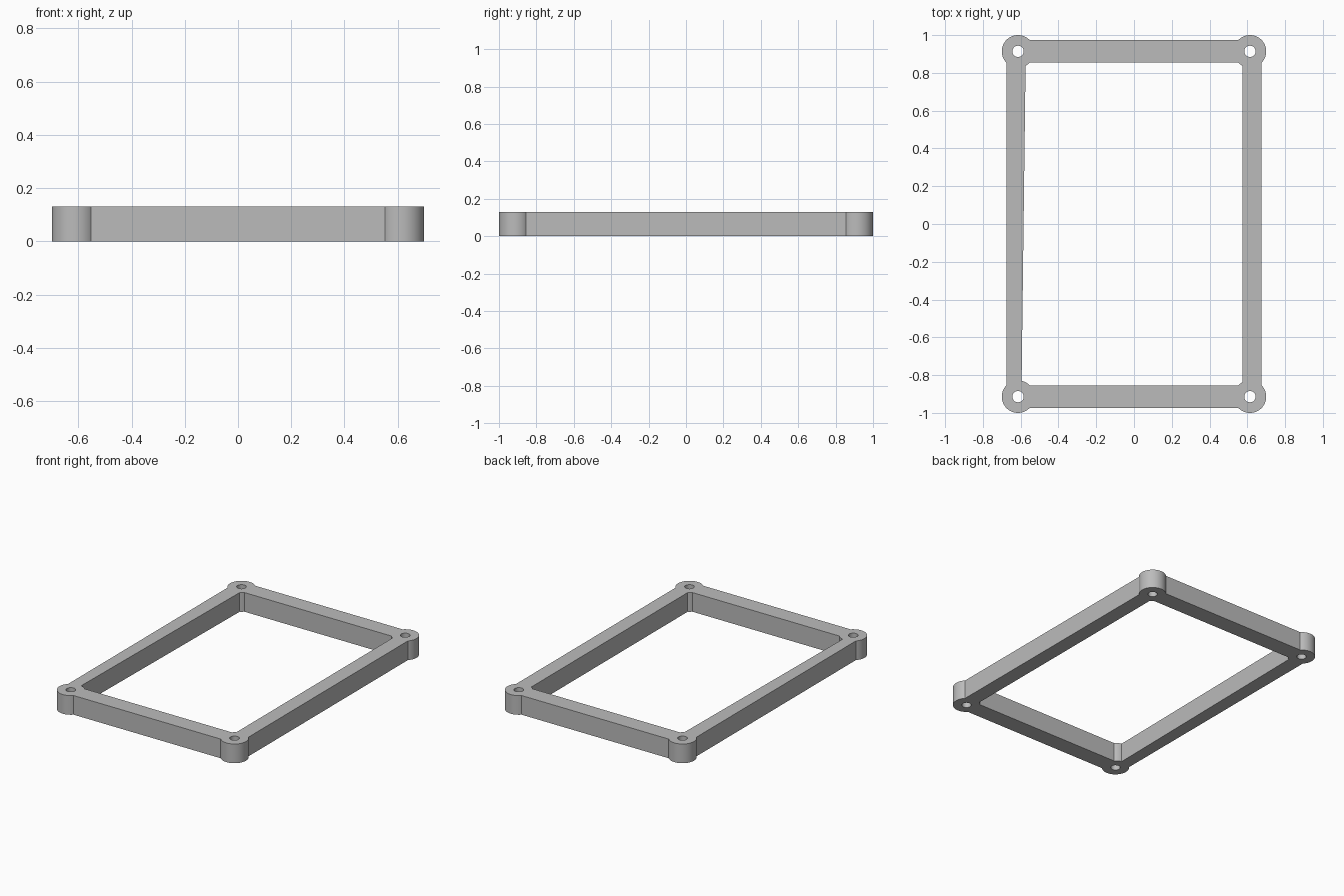
import bpy, bmesh
from math import sqrt, atan2, cos, sin, pi, radians

cube = bpy.data.objects.get("Cube")
if cube:
    bpy.data.objects.remove(cube)

HEIGHT = 0.13
BOSS_X, BOSS_Y, BOSS_R, HOLE_R = 0.614, 0.914, 0.086, 0.03
OUT_X, OUT_Y = 0.676, 0.974
IN_X, IN_X_WIDE, IN_Y = 0.574, 0.595, 0.855   # left rail tapers towards the front
CORNERS = [(1, 1), (-1, 1), (-1, -1), (1, -1)]


def arc(a, b, r, steps):
    """Points round a boss centre, from angle a to angle b."""
    return [(BOSS_X + r * cos(a + (b - a) * i / steps),
             BOSS_Y + r * sin(a + (b - a) * i / steps)) for i in range(steps + 1)]


def side(offset):
    """Half chord of the boss circle at an offset from its centre."""
    return sqrt(BOSS_R ** 2 - offset ** 2)


def place(points, sx, sy):
    """Mirror a first-quadrant arc into a corner, keeping one winding."""
    if sx * sy < 0:
        points = points[::-1]
    return [(sx * x, sy * y) for x, y in points]


# Outer and inner outlines, with the round bosses bulging at each corner
outer, inner, holes = [], [], []
for sx, sy in CORNERS:
    dx, dy = OUT_X - BOSS_X, OUT_Y - BOSS_Y
    outer += place(arc(atan2(-side(dx), dx), atan2(dy, -side(dy)), BOSS_R, 32), sx, sy)

    dx = (IN_X_WIDE if (sx, sy) == (-1, -1) else IN_X) - BOSS_X
    dy = IN_Y - BOSS_Y
    inner += place(arc(atan2(-side(dx), dx), atan2(dy, -side(dy)), BOSS_R, 8), sx, sy)

    holes.append(place(arc(0, 2 * pi, HOLE_R, 32)[:-1], sx, sy))

# Fill the flat profile and extrude it upwards
bm = bmesh.new()
edges = []
for loop in [outer, inner] + holes:
    verts = [bm.verts.new((x, y, 0)) for x, y in loop]
    edges += [bm.edges.new((verts[i - 1], verts[i])) for i in range(len(verts))]
bmesh.ops.triangle_fill(bm, edges=edges, use_beauty=True, use_dissolve=False)
top = bmesh.ops.extrude_face_region(bm, geom=bm.faces[:], use_keep_orig=True)
bmesh.ops.translate(bm, vec=(0, 0, HEIGHT),
                    verts=[g for g in top["geom"] if isinstance(g, bmesh.types.BMVert)])
bmesh.ops.recalc_face_normals(bm, faces=bm.faces[:])
mesh = bpy.data.meshes.new("spacer_frame")
bm.to_mesh(mesh)
bm.free()

frame = bpy.data.objects.new("spacer_frame", mesh)
bpy.context.collection.objects.link(frame)

# Plain grey material
grey = bpy.data.materials.new("grey")
grey.use_nodes = True
colour = (0.5, 0.5, 0.5, 1)
grey.diffuse_color = colour
grey.node_tree.nodes["Principled BSDF"].inputs["Base Color"].default_value = colour
mesh.materials.append(grey)

# Smooth bosses and holes, crisp edges
bpy.ops.object.select_all(action='DESELECT')
frame.select_set(True)
bpy.context.view_layer.objects.active = frame
bpy.ops.object.shade_smooth_by_angle(angle=radians(25))
